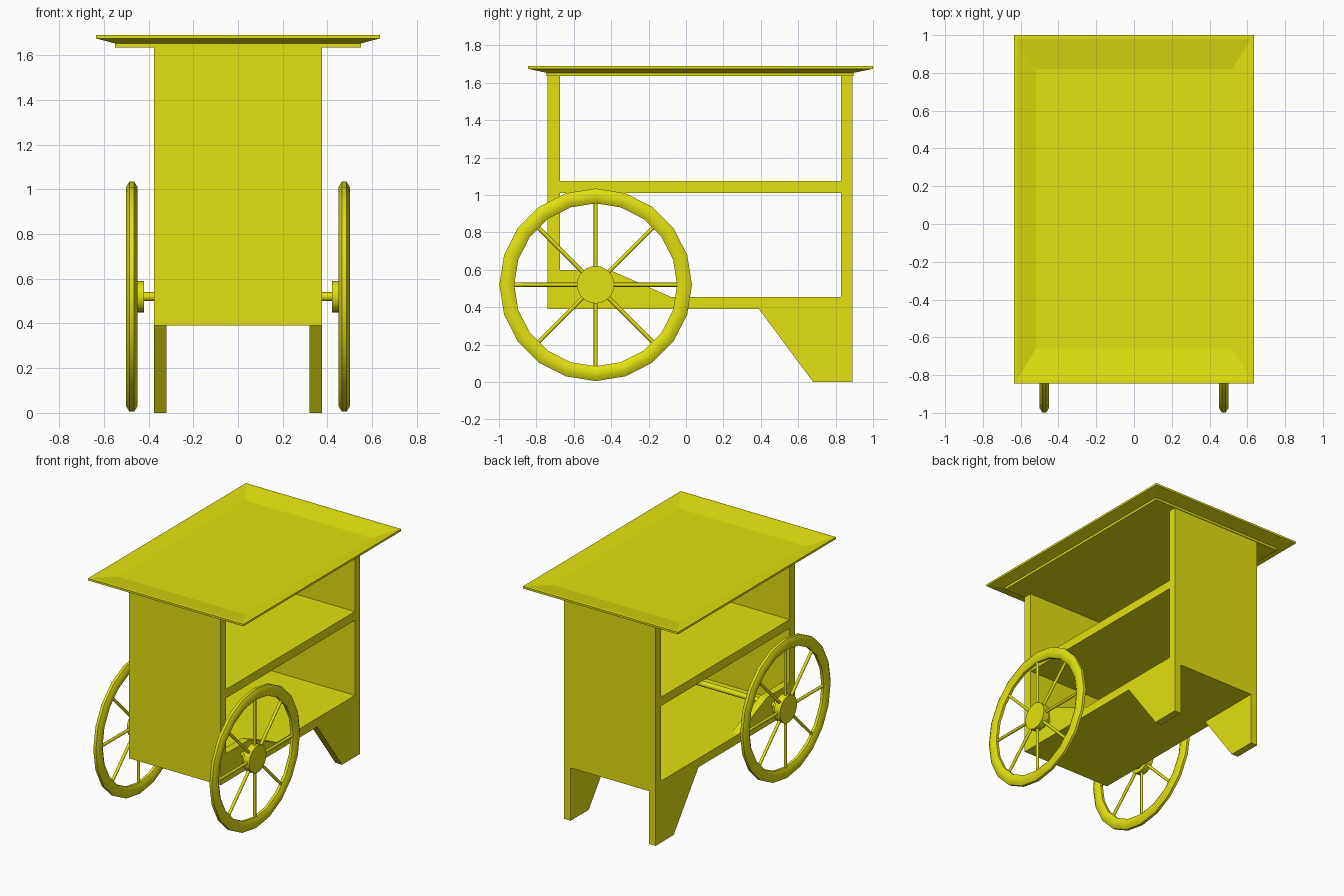
import bpy, bmesh, math
from mathutils import Matrix, Vector

cube = bpy.data.objects.get("Cube")
if cube:
    bpy.data.objects.remove(cube, do_unlink=True)

paint = bpy.data.materials.new("yellow paint")
paint.use_nodes = True
YELLOW = (0.75, 0.75, 0.005, 1)
paint.diffuse_color = YELLOW
paint.node_tree.nodes["Principled BSDF"].inputs["Base Color"].default_value = YELLOW


def finish(name, bm, smooth=False):
    """Turn a bmesh into a painted object."""
    bmesh.ops.recalc_face_normals(bm, faces=bm.faces)
    mesh = bpy.data.meshes.new(name)
    bm.to_mesh(mesh)
    bm.free()
    mesh.materials.append(paint)
    obj = bpy.data.objects.new(name, mesh)
    bpy.context.collection.objects.link(obj)
    if smooth:
        bpy.ops.object.select_all(action="DESELECT")
        obj.select_set(True)
        bpy.context.view_layer.objects.active = obj
        bpy.ops.object.shade_smooth_by_angle(angle=math.radians(50))
    return obj


def box(name, x, y, z):
    bm = bmesh.new()
    size = [b - a for a, b in (x, y, z)]
    mid = [(a + b) / 2 for a, b in (x, y, z)]
    bmesh.ops.create_cube(bm, size=1, matrix=Matrix.Translation(mid) @ Matrix.Diagonal((*size, 1)))
    return finish(name, bm)


def side_plate(name, profile, x0, x1):
    """Extrude a (y, z) outline along x."""
    bm = bmesh.new()
    face = bm.faces.new([bm.verts.new((x0, y, z)) for y, z in profile])
    out = bmesh.ops.extrude_face_region(bm, geom=[face])
    moved = [v for v in out["geom"] if isinstance(v, bmesh.types.BMVert)]
    bmesh.ops.translate(bm, vec=(x1 - x0, 0, 0), verts=moved)
    return finish(name, bm)


def rod(bm, start, end, radius, sides):
    start, end = Vector(start), Vector(end)
    axis = end - start
    turn = axis.to_track_quat("Z", "Y").to_matrix().to_4x4()
    bmesh.ops.create_cone(bm, cap_ends=True, segments=sides, radius1=radius, radius2=radius,
                          depth=axis.length, matrix=Matrix.Translation((start + end) / 2) @ turn)


# Cabinet: two end walls, a shelf and a floor
W = 0.375
box("front_wall", (-W, W), (-0.74, -0.675), (0.39, 1.64))
box("back_wall", (-W, W), (0.83, 0.89), (0.39, 1.64))
box("shelf", (-W, W), (-0.675, 0.83), (1.01, 1.075))
box("cabinet_floor", (-W, W), (-0.675, 0.83), (0.39, 0.455))

# Legs and axle brackets on both sides
LEG = [(0.39, 0.39), (0.68, 0), (0.89, 0), (0.89, 0.39)]
BRACKET = [(-0.675, 0.455), (-0.08, 0.455), (-0.41, 0.6), (-0.675, 0.6)]
for side, s in (("left", 1), ("right", -1)):
    side_plate(side + "_leg", LEG, s * 0.32, s * W)
    side_plate(side + "_axle_bracket", BRACKET, s * 0.32, s * W)

# Roof: stacked rectangular rings, flaring out and then dishing in
bm = bmesh.new()
rings = []
for hx, y0, y1, z in ((0.55, -0.745, 0.895, 1.635), (0.55, -0.745, 0.895, 1.653),
                      (0.635, -0.845, 1.0, 1.675), (0.635, -0.845, 1.0, 1.69),
                      (0.62, -0.825, 0.98, 1.69), (0.52, -0.66, 0.82, 1.663)):
    rings.append([bm.verts.new(p) for p in ((-hx, y0, z), (hx, y0, z), (hx, y1, z), (-hx, y1, z))])
for low, high in zip(rings, rings[1:]):
    for i in range(4):
        j = (i + 1) % 4
        bm.faces.new((low[i], low[j], high[j], high[i]))
bm.faces.new(rings[0])
bm.faces.new(rings[-1])
finish("roof", bm)

# Axle
AY, AZ, WX = -0.483, 0.52, 0.475
bm = bmesh.new()
rod(bm, (-0.43, AY, AZ), (0.43, AY, AZ), 0.02, 16)
finish("axle", bm, True)

# Wheels: rim, spokes and hub
SEG, SECTION = 20, 8
for side, s in (("left", 1), ("right", -1)):
    bm = bmesh.new()
    loops = []
    for i in range(SEG):
        a = 2 * math.pi * i / SEG
        loop = []
        for k in range(SECTION):
            t = 2 * math.pi * (k + 0.5) / SECTION
            r = 0.475 + 0.043 * math.sin(t)
            x = s * WX + 0.027 * math.cos(t)
            loop.append(bm.verts.new((x, AY + r * math.sin(a), AZ + r * math.cos(a))))
        loops.append(loop)
    for i in range(SEG):
        for k in range(SECTION):
            n, m = (i + 1) % SEG, (k + 1) % SECTION
            bm.faces.new((loops[i][k], loops[n][k], loops[n][m], loops[i][m]))
    finish(side + "_wheel_rim", bm, True)

    bm = bmesh.new()
    for i in range(8):
        a = math.pi * i / 4
        d = Vector((0, math.sin(a), math.cos(a)))
        c = Vector((s * WX, AY, AZ))
        rod(bm, c + d * 0.05, c + d * 0.45, 0.011, 8)
    finish(side + "_wheel_spokes", bm, True)

    bm = bmesh.new()
    rod(bm, (s * 0.45, AY, AZ), (s * 0.5, AY, AZ), 0.1, 24)
    rod(bm, (s * 0.42, AY, AZ), (s * 0.455, AY, AZ), 0.07, 24)
    finish(side + "_wheel_hub", bm, True)
